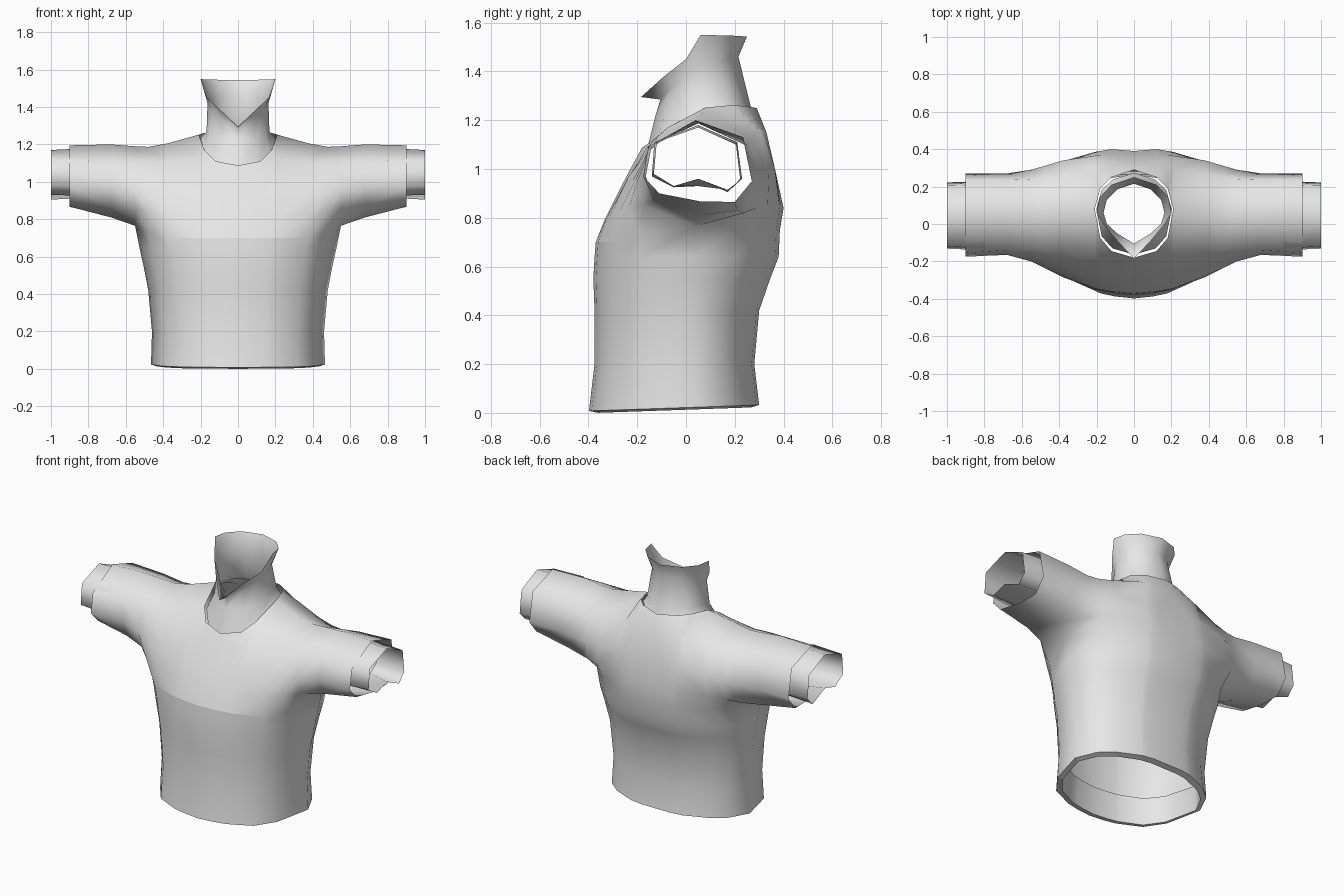
import bpy, bmesh

cube = bpy.data.objects.get("Cube")
if cube:
    bpy.data.objects.remove(cube, do_unlink=True)

grey = bpy.data.materials.new("plain_grey_cloth")
grey.use_nodes = True
grey.diffuse_color = (0.8, 0.8, 0.8, 1)
grey.node_tree.nodes["Principled BSDF"].inputs["Base Color"].default_value = (0.8, 0.8, 0.8, 1)

# Stations from the middle of the chest out to the sleeve end
STATIONS = [0, .12, .18, .21, .38, .48, .55, .68, .9]
ARMPIT = 6      # stations up to here also carry the lower body
NECK = 3        # station where the neckline meets the shoulder ridge

# (y, z) section points per station, from the chest seam or underarm up to the ridge
FRONT = [
    [(-.37, .7), (-.33, .8), (-.275, .91), (-.228, 1), (-.18, 1.088)],
    [(-.36, .7), (-.325, .8), (-.26, .92), (-.2, 1.02), (-.145, 1.11)],
    [(-.35, .7), (-.315, .805), (-.245, .95), (-.165, 1.08), (-.075, 1.17)],
    [(-.345, .7), (-.31, .81), (-.235, .97), (-.12, 1.13), (.08, 1.252)],
    [(-.285, .7), (-.275, .82), (-.22, .95), (-.13, 1.1), (.05, 1.205)],
    [(-.18, .73), (-.235, .84), (-.21, .95), (-.14, 1.1), (.05, 1.187)],
    [(.04, .765), (-.17, .85), (-.2, .95), (-.14, 1.1), (.05, 1.19)],
    [(.06, .81), (-.13, .87), (-.165, .97), (-.14, 1.1), (.04, 1.2)],
    [(.06, .867), (-.11, .9), (-.175, .97), (-.155, 1.09), (.04, 1.195)],
]
BACK = [
    [(.385, .75), (.39, .84), (.36, 1), (.33, 1.15), (.29, 1.25)],
    [(.385, .75), (.4, .84), (.365, 1), (.33, 1.15), (.25, 1.257)],
    [(.375, .75), (.39, .84), (.365, 1), (.32, 1.15), (.19, 1.262)],
    [(.37, .75), (.385, .84), (.365, 1), (.3, 1.16), (.08, 1.252)],
    [(.29, .75), (.335, .85), (.34, .98), (.26, 1.12), (.05, 1.205)],
    [(.2, .755), (.29, .84), (.31, .96), (.25, 1.1), (.05, 1.187)],
    [(.04, .765), (.24, .82), (.29, .95), (.24, 1.1), (.05, 1.19)],
    [(.06, .81), (.21, .83), (.27, .95), (.235, 1.12), (.04, 1.2)],
    [(.06, .867), (.2, .865), (.27, .95), (.235, 1.13), (.04, 1.195)],
]

# Lower body rings: height, half width, front reach, back reach.
# The first two are the hem folded up inside the shirt.
LEVELS = [(.17, .425, .345, .25), (.013, .435, .36, .265),
          (.022, .465, .398, .3), (.2, .46, .375, .28), (.42, .48, .375, .3),
          (.55, .505, .38, .345), (.64, .525, .375, .38)]

# Short inner cuffs: station, front and back sections, with a fold underneath
CUFFS = [
    (.8, [(.05, .93), (-.05, .925), (-.14, .97), (-.13, 1.11), (.05, 1.18)],
         [(.05, .93), (.17, .915), (.23, .96), (.21, 1.11), (.05, 1.18)]),
    (1.0, [(.05, .96), (-.05, .93), (-.132, .98), (-.12, 1.11), (.05, 1.17)],
          [(.05, .96), (.17, .905), (.222, .96), (.205, 1.1), (.05, 1.17)]),
]


def finish(name, bm):
    """Turn a half mesh into a mirrored, smooth shaded object."""
    mesh = bpy.data.meshes.new(name)
    bmesh.ops.remove_doubles(bm, verts=bm.verts, dist=.0005)
    for face in bm.faces:
        face.smooth = True
    bm.to_mesh(mesh)
    bm.free()
    mesh.materials.append(grey)
    obj = bpy.data.objects.new(name, mesh)
    bpy.context.collection.objects.link(obj)
    mirror = obj.modifiers.new("mirror", "MIRROR")
    mirror.use_clip = True


def add_grid(bm, columns, flip=False):
    """Fill quads between neighbouring columns, matched from the top down."""
    rows = [[bm.verts.new(p) for p in column] for column in columns]
    for a, b in zip(rows, rows[1:]):
        n = min(len(a), len(b))
        a, b = a[-n:], b[-n:]
        for k in range(n - 1):
            quad = [a[k], b[k], b[k + 1], a[k + 1]]
            bm.faces.new(quad[::-1] if flip else quad)


def panel_columns(sections):
    """Columns of one shirt panel, from the folded hem up to the shoulder."""
    columns = []
    for i, (x, section) in enumerate(zip(STATIONS, sections)):
        column = []
        if i <= ARMPIT:
            y0 = section[0][0]
            for z, width, front, back in LEVELS:
                y = y0 * (front / .37 if y0 < 0 else back / .385)
                if z < .1:
                    z += .035 * y
                column.append((x / STATIONS[ARMPIT] * width, y, z))
        column += [(x, y, z) for y, z in section]
        columns.append(column)
    return columns


# Shirt: front and back panels joined along shoulders, underarms and sides
bm = bmesh.new()
add_grid(bm, panel_columns(FRONT))
add_grid(bm, panel_columns(BACK), flip=True)
bmesh.ops.remove_doubles(bm, verts=bm.verts, dist=.0005)
# Crisp seam under the chest and crisp hem
for edge in bm.edges:
    seam = all(abs(v.co.z - .7) < .002 and v.co.y < 0 for v in edge.verts)
    hem = all(v.co.z < .1 for v in edge.verts)
    if seam or hem:
        edge.smooth = False
finish("shirt", bm)

# Inner cuffs
bm = bmesh.new()
add_grid(bm, [[(x, y, z) for y, z in front] for x, front, back in CUFFS])
add_grid(bm, [[(x, y, z) for y, z in back] for x, front, back in CUFFS], flip=True)
finish("inner_cuffs", bm)

# Standing collar: neckline, neck, fold and flared rim, front to back
neckline = [(STATIONS[i], *FRONT[i][-1]) for i in range(NECK + 1)]
neckline += [(STATIONS[i], *BACK[i][-1]) for i in reversed(range(NECK))]
collar_rings = [
    [(x * .96, .06 + (y - .06) * .93, z - .02) for x, y, z in neckline],
    [(0, -.125, 1.22), (.09, -.085, 1.22), (.15, -.02, 1.24), (.168, .07, 1.27),
     (.15, .17, 1.28), (.1, .225, 1.275), (0, .262, 1.27)],
    [(0, -.105, 1.285), (.09, -.05, 1.34), (.145, 0, 1.39), (.163, .06, 1.42),
     (.145, .13, 1.44), (.09, .185, 1.455), (0, .215, 1.46)],
    [(0, -.185, 1.295), (.09, -.09, 1.38), (.165, 0, 1.45), (.2, .06, 1.55),
     (.185, .14, 1.548), (.12, .21, 1.546), (0, .25, 1.543)],
]
bm = bmesh.new()
add_grid(bm, list(zip(*collar_rings)))
finish("collar", bm)
